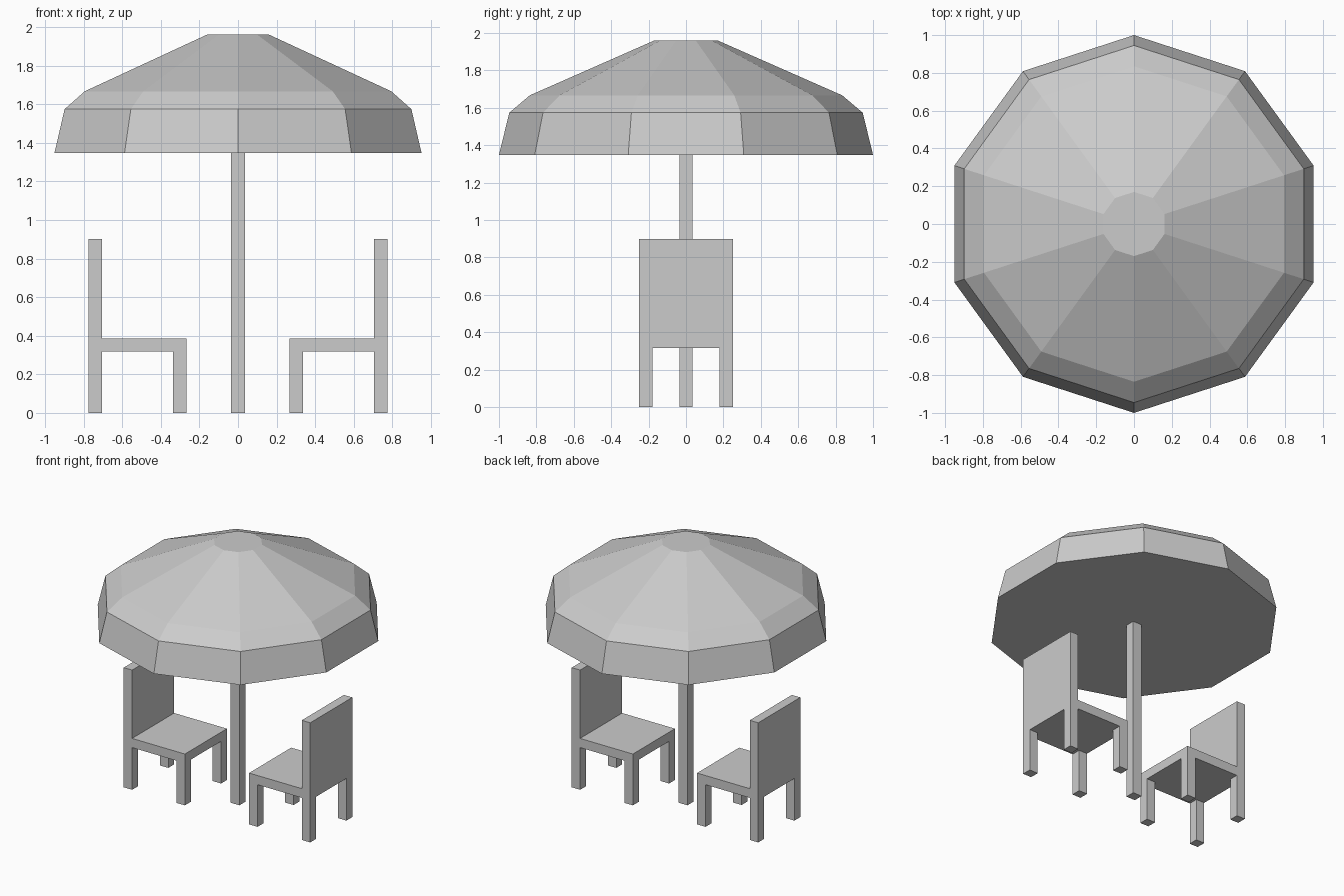
import bpy, bmesh
from math import sin, cos, pi

if "Cube" in bpy.data.objects:
    bpy.data.objects.remove(bpy.data.objects["Cube"])


def finish(name, bm):
    bmesh.ops.recalc_face_normals(bm, faces=bm.faces)
    mesh = bpy.data.meshes.new(name)
    bm.to_mesh(mesh)
    bm.free()
    obj = bpy.data.objects.new(name, mesh)
    bpy.context.collection.objects.link(obj)
    return obj


def box(name, x, y, z):
    bm = bmesh.new()
    bmesh.ops.create_cube(bm, size=1)
    for v in bm.verts:
        for i, (lo, hi) in enumerate((x, y, z)):
            v.co[i] = lo if v.co[i] < 0 else hi
    return finish(name, bm)


# ten-sided canopy, closed underneath: (radius, height) rings
PROFILE = [(1.0, 1.348), (0.945, 1.574), (0.835, 1.667), (0.17, 1.96)]
SIDES = 10
bm = bmesh.new()
rings = []
for r, z in PROFILE:
    angles = [pi / 2 + 2 * pi * k / SIDES for k in range(SIDES)]
    rings.append([bm.verts.new((r * cos(a), r * sin(a), z)) for a in angles])
for low, high in zip(rings, rings[1:]):
    for k in range(SIDES):
        n = (k + 1) % SIDES
        bm.faces.new((low[k], low[n], high[n], high[k]))
bm.faces.new(rings[0])
bm.faces.new(rings[-1])
finish("canopy", bm)

# pole
box("pole", (-0.037, 0.037), (-0.036, 0.036), (0, 1.348))


# two chairs facing the pole
def chair(side, s):
    def span(a, b):
        return tuple(sorted((s * a, s * b)))

    box(side + "_seat", span(0.267, 0.776), (-0.25, 0.25), (0.317, 0.386))
    box(side + "_backrest", span(0.706, 0.776), (-0.25, 0.25), (0.386, 0.9))
    for place, x in (("inner", span(0.267, 0.337)), ("outer", span(0.706, 0.776))):
        for end, y in (("front", (-0.25, -0.18)), ("back", (0.18, 0.25))):
            box(f"{side}_{place}_{end}_leg", x, y, (0, 0.317))


chair("left", -1)
chair("right", 1)
